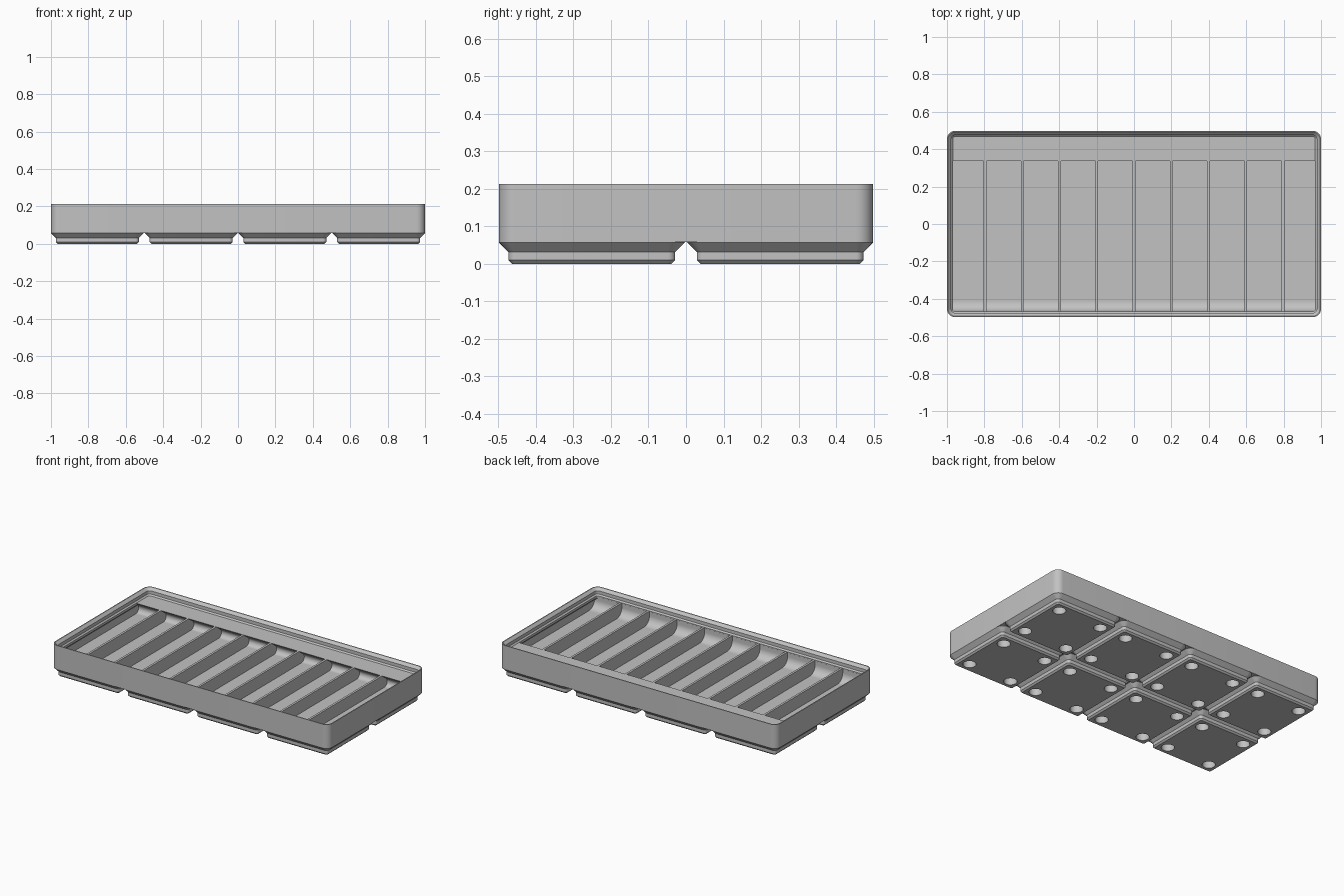
import bpy, bmesh
from math import pi, sin, cos, tan, radians

if "Cube" in bpy.data.objects:
    bpy.data.objects.remove(bpy.data.objects["Cube"], do_unlink=True)

S = 2 / 167.5              # one design unit (mm) in scene units
HX, HY = 83.75, 41.75      # half size of the tray
CELL = 42                  # pitch of the feet
FLOOR, DECK, TOP = 7, 14, 17.85
WALL, DIVIDER = 0.95, 1.2

grey = bpy.data.materials.new("plain_grey")
grey.use_nodes = True
colour = (0.54, 0.54, 0.54, 1)
grey.diffuse_color = colour
grey.node_tree.nodes["Principled BSDF"].inputs["Base Color"].default_value = colour


def smooth(obj):
    bpy.ops.object.select_all(action='DESELECT')
    obj.select_set(True)
    bpy.context.view_layer.objects.active = obj
    bpy.ops.object.shade_smooth_by_angle(angle=radians(30))


def loft(name, rings):
    """Skin a stack of point rings and cap both ends."""
    bm = bmesh.new()
    loops = [[bm.verts.new(p) for p in ring] for ring in rings]
    for a, b in zip(loops, loops[1:]):
        for i in range(len(a)):
            j = (i + 1) % len(a)
            bm.faces.new((a[i], a[j], b[j], b[i]))
    bm.faces.new(loops[0])
    bm.faces.new(loops[-1])
    bmesh.ops.recalc_face_normals(bm, faces=bm.faces)
    bmesh.ops.scale(bm, vec=(S, S, S), verts=bm.verts)
    mesh = bpy.data.meshes.new(name)
    bm.to_mesh(mesh)
    bm.free()
    mesh.materials.append(grey)
    obj = bpy.data.objects.new(name, mesh)
    bpy.context.collection.objects.link(obj)
    smooth(obj)
    return obj


def rounded_ring(hx, hy, r, z, steps=8):
    ring = []
    for q, (sx, sy) in enumerate(((1, 1), (-1, 1), (-1, -1), (1, -1))):
        for k in range(steps + 1):
            a = (q + k / steps) * pi / 2
            ring.append((sx * (hx - r) + r * cos(a), sy * (hy - r) + r * sin(a), z))
    return ring


def prism(name, outline, x0, x1):
    return loft(name, [[(x, y, z) for y, z in outline] for x in (x0, x1)])


def arc(cy, cz, r, a0, a1, steps=12):
    angles = [radians(a0 + (a1 - a0) * k / steps) for k in range(steps + 1)]
    return [(cy + r * cos(a), cz + r * sin(a)) for a in angles]


# Tray: outer wall, stepped stacking lip, sloped lip support, inner wall, floor
steps = [(0, 4.85), (0, TOP), (0.5, TOP), (1.9, 16.45), (1.9, 14.7), (2.6, DECK),
         (2.6, 12.8), (WALL, 11.15), (WALL, FLOOR)]
loft("tray_body", [rounded_ring(HX - d, HY - d, 3.75 - d, z) for d, z in steps])

# Curved scoop along the front wall
end, edge_y, sunk = HX - WALL, HY - 1.5, FLOOR - 0.3
front, scoop = -HY + 2.65, 4.5
curve = arc(front + scoop, FLOOR + scoop, scoop, 180, 270)
prism("front_scoop", [(-edge_y, sunk), (-edge_y, 13.5), (front, 13.5)] + curve
      + [(front + scoop, sunk)], -end, end)

# Label tab along the back, with a sloped underside blending into the floor
tip, slope, fillet = 28.1, 36, 2.4
lip_z = DECK - 0.15
corner = tip + (lip_z - FLOOR) / tan(radians(slope))
centre = corner - fillet / tan(radians(slope / 2))
curve = arc(centre, FLOOR + fillet, fillet, 90 - slope, -90)
prism("label_tab", [(edge_y, DECK), (tip, DECK), (tip, lip_z)] + curve
      + [(centre, sunk), (edge_y, sunk)], -end, end)

# Nine dividers making ten compartments
pitch = (2 * end + DIVIDER) / 10
top = DECK - 0.02
section = [(-edge_y, sunk), (35, sunk), (35, top), (-edge_y, top)]
for i in range(9):
    x = (i - 4) * pitch
    prism(f"divider_{i + 1}", section, x - DIVIDER / 2, x + DIVIDER / 2)

# Stepped foot with four round holes
sections = [(17.8, 0.8, 0), (18.6, 1.6, 0.8), (18.6, 1.6, 2.6), (20.75, 3.75, 4.75), (20.75, 3.75, 5)]
foot = loft("foot_1", [rounded_ring(h, h, r, z) for h, r, z in sections])
for sx in (-1, 1):
    for sy in (-1, 1):
        rings = [[(sx * 13 + 3.25 * cos(k * pi / 16), sy * 13 + 3.25 * sin(k * pi / 16), z)
                  for k in range(32)] for z in (-1, 4.4)]
        cutter = loft("hole_cutter", rings)
        cutter.hide_render = True
        mod = foot.modifiers.new("hole", 'BOOLEAN')
        mod.operation, mod.solver, mod.object = 'DIFFERENCE', 'EXACT', cutter
        bpy.context.view_layer.objects.active = foot
        bpy.ops.object.modifier_apply(modifier=mod.name)
        bpy.data.objects.remove(cutter, do_unlink=True)
smooth(foot)

# Repeat the foot on a grid
spots = [((i - 1.5) * CELL, (j - 0.5) * CELL) for i in range(4) for j in range(2)]
for n, (x, y) in enumerate(spots):
    part = foot
    if n:
        part = foot.copy()
        part.name = f"foot_{n + 1}"
        bpy.context.collection.objects.link(part)
    part.location = (x * S, y * S, 0)
